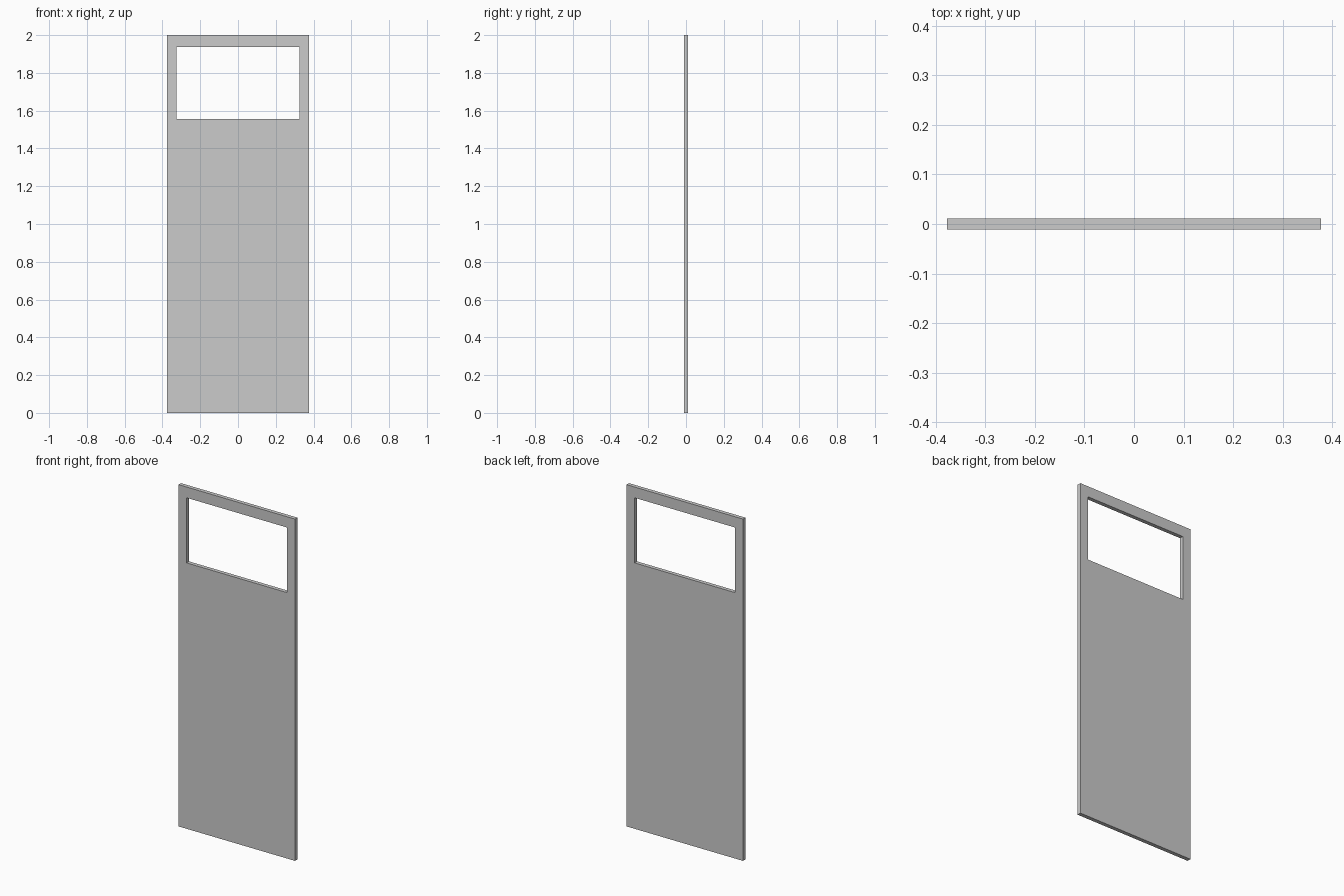
import bpy, bmesh

if "Cube" in bpy.data.objects:
    bpy.data.objects.remove(bpy.data.objects["Cube"])

W, T, H = 0.377, 0.0115, 2.0           # half width, half thickness, height
HOLE_W, HOLE_LO, HOLE_HI = 0.325, 1.556, 1.937


def rect(bm, w, z0, z1):
    return [bm.verts.new((x, -T, z)) for x, z in ((-w, z0), (w, z0), (w, z1), (-w, z1))]


# Door panel: flat ring between the outline and the window opening, then extruded
bm = bmesh.new()
outer = rect(bm, W, 0.0, H)
inner = rect(bm, HOLE_W, HOLE_LO, HOLE_HI)
for i in range(4):
    j = (i + 1) % 4
    bm.faces.new((outer[i], outer[j], inner[j], inner[i]))
ext = bmesh.ops.extrude_face_region(bm, geom=bm.faces[:], use_keep_orig=True)
moved = [v for v in ext["geom"] if isinstance(v, bmesh.types.BMVert)]
bmesh.ops.translate(bm, verts=moved, vec=(0, 2 * T, 0))
bmesh.ops.recalc_face_normals(bm, faces=bm.faces[:])

mesh = bpy.data.meshes.new("door_panel")
bm.to_mesh(mesh)
bm.free()
bpy.context.collection.objects.link(bpy.data.objects.new("door_panel", mesh))
